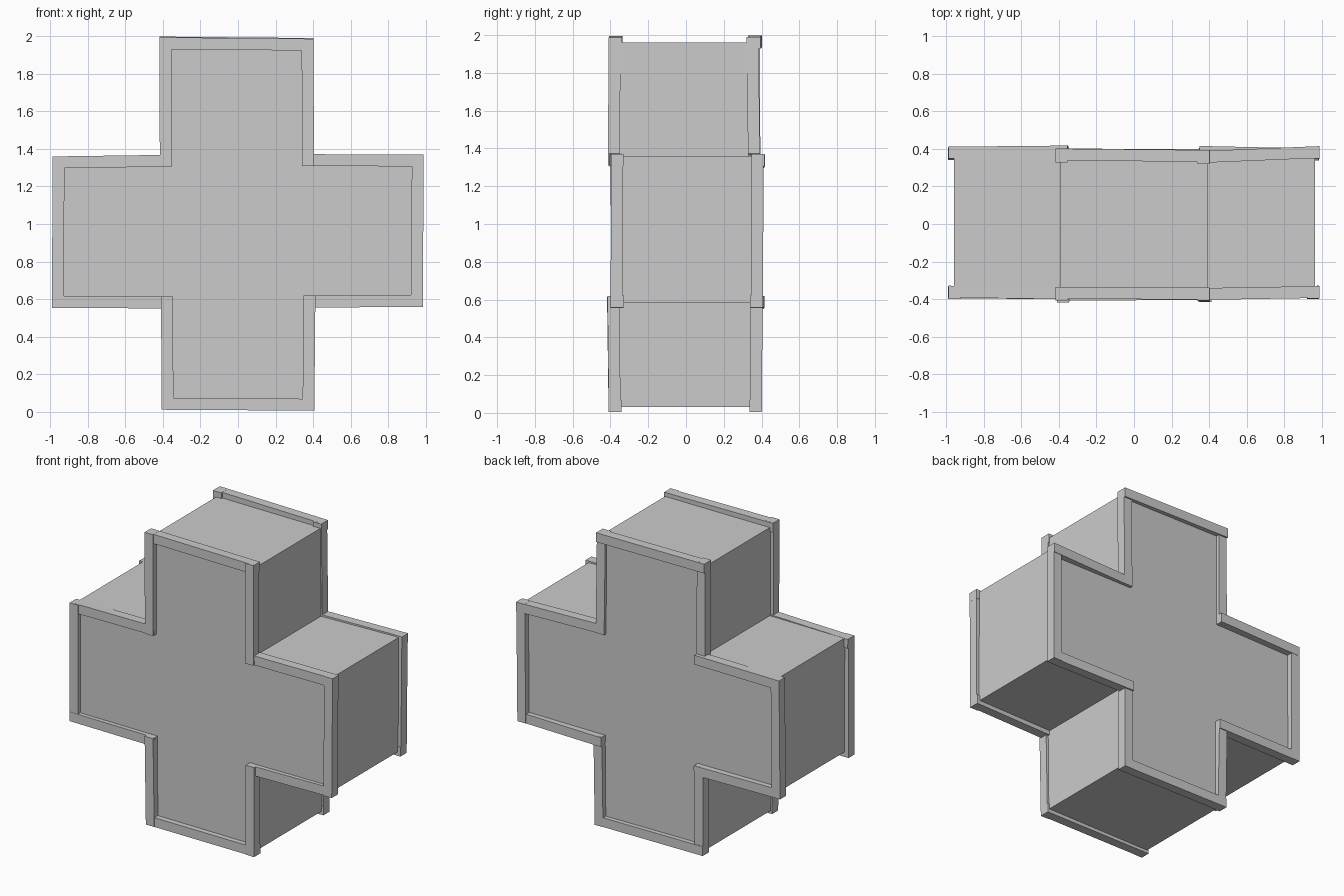
import bpy, bmesh
from mathutils import Vector

if "Cube" in bpy.data.objects:
    bpy.data.objects.remove(bpy.data.objects["Cube"])


def mesh_object(name, verts, faces):
    mesh = bpy.data.meshes.new(name)
    bm = bmesh.new()
    vs = [bm.verts.new(v) for v in verts]
    for f in faces:
        bm.faces.new([vs[i] for i in f])
    bmesh.ops.recalc_face_normals(bm, faces=bm.faces[:])
    bm.to_mesh(mesh)
    bm.free()
    ob = bpy.data.objects.new(name, mesh)
    bpy.context.collection.objects.link(ob)
    return ob


def extrude_y(name, loop, near, far):
    """Solid from an x/z outline; near and far give y at each corner."""
    n = len(loop)
    verts = [(x, y, z) for (x, z), y in zip(loop, near)]
    verts += [(x, y, z) for (x, z), y in zip(loop, far)]
    faces = [list(range(n)), list(range(n, 2 * n))]
    faces += [[i, (i + 1) % n, (i + 1) % n + n, i + n] for i in range(n)]
    return mesh_object(name, verts, faces)


# Plus-shaped body, recessed behind the trim
core = [(-.395, 1.96), (.395, 1.96), (.395, 1.36), (.965, 1.36),
        (.965, .585), (.395, .585), (.395, .03), (-.395, .03),
        (-.395, .585), (-.96, .585), (-.96, 1.36), (-.395, 1.36)]
extrude_y("cross_body", core, [-.37] * 12, [.37] * 12)

# Slightly crooked outer outline of the trim, clockwise from top left
outline = [(-.418, 1.995), (.402, 1.987), (.405, 1.372), (.99, 1.37),
           (.985, .558), (.412, .555), (.407, .005), (-.407, .01),
           (-.41, .55), (-.992, .553), (-.988, 1.36), (-.417, 1.368)]
concave = {2, 5, 8, 11}
W = .063

# Outer y at the start and end of each bar, same order as the outline
front_y = [(.400, .402), (.409, .414), (.405, .394), (.397, .399),
           (.392, .402), (.416, .409), (.405, .408), (.410, .418),
           (.400, .397), (.395, .400), (.392, .401), (.406, .408)]
back_y = [(.402, .394), (.384, .392), (.388, .415), (.411, .407),
          (.402, .416), (.406, .401), (.399, .402), (.398, .406),
          (.412, .404), (.406, .411), (.412, .418), (.394, .390)]

for side, sign, depths in (("front", -1, front_y), ("back", 1, back_y)):
    for i, (d0, d1) in enumerate(depths):
        j = (i + 1) % 12
        a, b = Vector(outline[i]), Vector(outline[j])
        if side == "back":
            a.y += .004 if i < 2 else 0
            b.y += .004 if j < 2 else 0
        along = (b - a).normalized()
        inward = Vector((along.y, -along.x)) * W
        # Bars run through inner corners so the trim overlaps there
        if i in concave:
            a = a - along * W
        if j in concave:
            b = b + along * W
        loop = [a, b, b + inward, a + inward]
        outer = [sign * d for d in (d0, d1, d1, d0)]
        inner = [sign * (d - .063) for d in (d0, d1, d1, d0)]
        extrude_y(f"{side}_trim_{i + 1}", loop, outer, inner)
